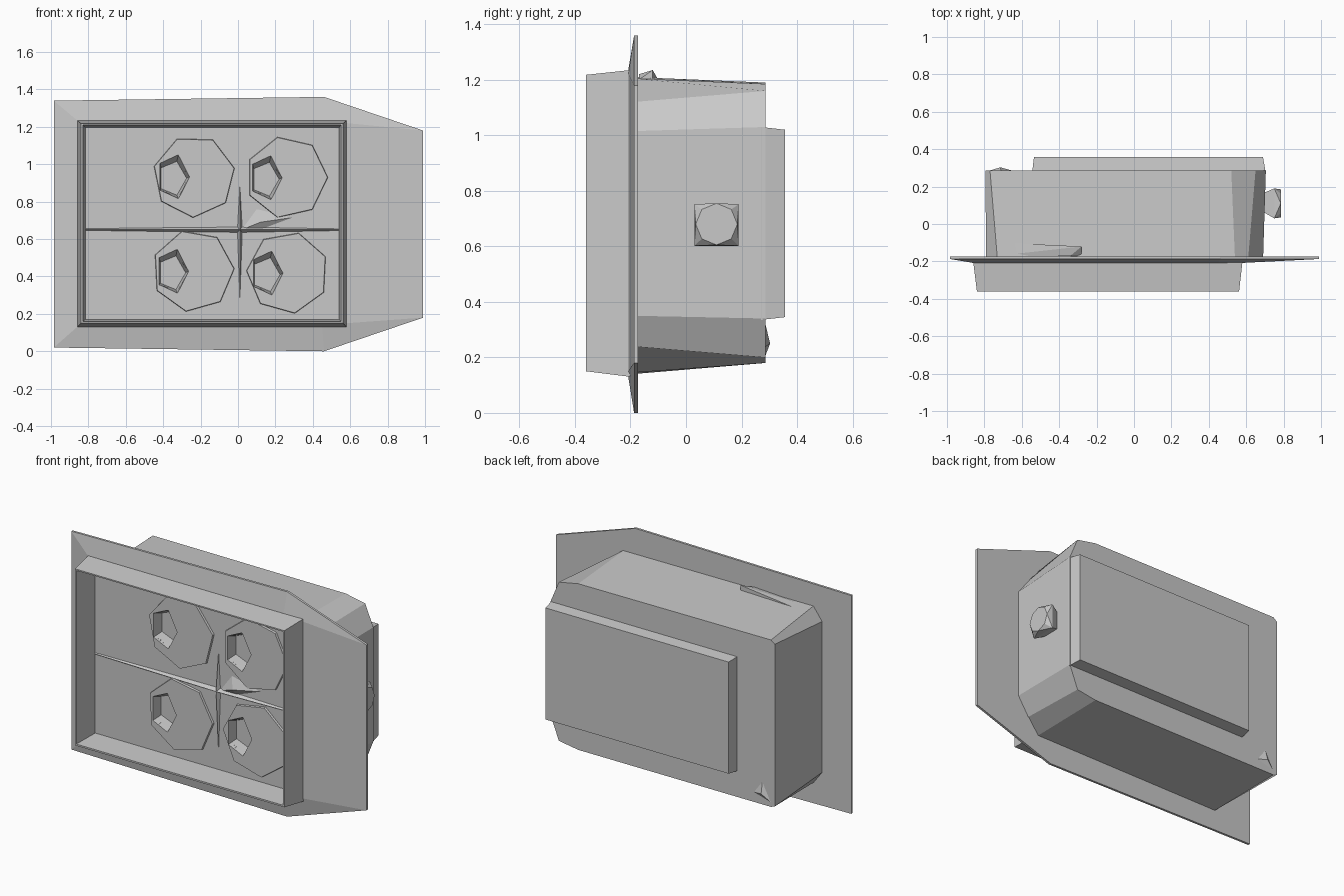
import bpy, bmesh
from math import sin, cos, pi

cube = bpy.data.objects.get("Cube")
if cube:
    bpy.data.objects.remove(cube, do_unlink=True)

grey = bpy.data.materials.new("mid_grey")
grey.use_nodes = True
colour = (0.58, 0.58, 0.58, 1)
grey.diffuse_color = colour
grey.node_tree.nodes["Principled BSDF"].inputs["Base Color"].default_value = colour


def finish(name, bm):
    bmesh.ops.recalc_face_normals(bm, faces=bm.faces)
    mesh = bpy.data.meshes.new(name)
    bm.to_mesh(mesh)
    bm.free()
    mesh.materials.append(grey)
    obj = bpy.data.objects.new(name, mesh)
    bpy.context.collection.objects.link(obj)
    return obj


def loft(name, rings, closed=False):
    """Skin rings of points; cap the ends, or join last to first when closed."""
    bm = bmesh.new()
    loops = [[bm.verts.new(p) for p in ring] for ring in rings]
    n = len(loops[0])
    pairs = list(zip(loops, loops[1:]))
    if closed:
        pairs.append((loops[-1], loops[0]))
    else:
        bm.faces.new(loops[0])
        bm.faces.new(loops[-1])
    for a, b in pairs:
        for i in range(n):
            j = (i + 1) % n
            bm.faces.new((a[i], a[j], b[j], b[i]))
    return finish(name, bm)


def at_y(points, y):
    return [(x, y, z) for x, z in points]


def rect(x0, x1, z0, z1, y):
    return at_y([(x0, z0), (x0, z1), (x1, z1), (x1, z0)], y)


def ngon(cx, cz, rx, rz, sides, y, turn=0.0):
    angles = [turn + 2 * pi * i / sides for i in range(sides)]
    return at_y([(cx + rx * cos(a), cz + rz * sin(a)) for a in angles], y)


def hull(name, points):
    bm = bmesh.new()
    for p in points:
        bm.verts.new(p)
    bmesh.ops.convex_hull(bm, input=list(bm.verts))
    return finish(name, bm)


# Mounting plate with one pointed end, rising to the frame and dished inside it
outline = [(-0.985, 0.02), (-0.985, 1.34), (0.46, 1.36),
           (0.99, 1.18), (0.99, 0.18), (0.46, 0.0)]
raised = [(-0.86, 0.13), (-0.86, 1.235), (0.45, 1.235),
          (0.58, 1.22), (0.58, 0.15), (0.45, 0.13)]
floor = [(-0.82, 0.165), (-0.82, 1.2), (0.45, 1.2),
         (0.545, 1.19), (0.545, 0.175), (0.45, 0.165)]
plate = loft("mounting_plate", [at_y(outline, -0.173), at_y(outline, -0.187),
                                at_y(raised, -0.208), at_y(floor, -0.2)])

# Rear housing with chamfered ends
housing_front = [(-0.79, 0.22), (-0.79, 1.13), (-0.73, 1.21), (0.54, 1.205),
                 (0.61, 1.12), (0.69, 1.015), (0.69, 0.35), (0.62, 0.24),
                 (0.55, 0.145), (-0.73, 0.14)]
housing_back = [(-0.795, 0.19), (-0.795, 1.17), (-0.77, 1.19), (0.52, 1.185),
                (0.65, 1.16), (0.705, 1.03), (0.705, 0.34), (0.65, 0.2),
                (0.52, 0.18), (-0.77, 0.18)]
housing = loft("rear_housing", [at_y(housing_front, -0.19), at_y(housing_back, 0.287)])

# Raised panel on the back
loft("back_panel", [rect(-0.545, 0.705, 0.335, 1.03, 0.27),
                    rect(-0.535, 0.69, 0.345, 1.02, 0.357)])

# Open frame around the front
loft("front_frame", [rect(-0.86, 0.58, 0.13, 1.235, -0.2),
                     rect(-0.84, 0.562, 0.15, 1.218, -0.36),
                     rect(-0.83, 0.552, 0.16, 1.21, -0.36),
                     rect(-0.815, 0.54, 0.17, 1.195, -0.195)], closed=True)

# Four burner discs, each with a tapered socket cut at its side
for label, cx, cz, turn in (("upper_right", -0.235, 0.935, 0.2), ("upper_left", 0.26, 0.93, 0.0),
                            ("lower_right", -0.24, 0.43, 0.05), ("lower_left", 0.265, 0.42, 0.4)):
    disc = loft(label + "_disc", [ngon(cx, cz, 0.222, 0.222, 7, -0.195, turn),
                                  ngon(cx, cz, 0.218, 0.218, 7, -0.212, turn)])
    hx = cx - 0.11
    cutter = loft(label + "_socket_cutter", [ngon(hx, cz, 0.09, 0.13, 5, -0.23),
                                             ngon(hx - 0.005, cz - 0.01, 0.075, 0.095, 5, -0.14)])
    cutter.hide_render = True
    cutter.hide_viewport = True
    for obj in (plate, housing, disc):
        mod = obj.modifiers.new("socket", 'BOOLEAN')
        mod.operation = 'DIFFERENCE'
        mod.solver = 'EXACT'
        mod.object = cutter

# Thin crossed ridges and a small fin where they meet
hull("horizontal_ridge", [(-0.82, -0.19, 0.64), (-0.82, -0.208, 0.652), (-0.82, -0.19, 0.66),
                          (0.01, -0.225, 0.65), (0.01, -0.19, 0.63), (0.01, -0.19, 0.67),
                          (0.55, -0.19, 0.64), (0.55, -0.208, 0.65), (0.55, -0.19, 0.66)])
hull("vertical_ridge", [(0.01, -0.2, 0.27), (0.01, -0.2, 0.89), (0.01, -0.225, 0.65),
                        (-0.003, -0.2, 0.65), (0.023, -0.2, 0.65)])
hull("centre_fin", [(0.02, -0.2, 0.65), (0.13, -0.2, 0.655), (0.29, -0.2, 0.715),
                    (0.1, -0.2, 0.76), (0.12, -0.225, 0.69)])

# Side knob: narrow stem, square middle, eight-sided cap
stem = [(0.69, 0.115 + dy * 0.05, 0.675 + dz * 0.05) for dy in (-1, 1) for dz in (-1, 1)]
middle = [(0.75, 0.11 + dy * 0.08, 0.677 + dz * 0.075) for dy in (-1, 1) for dz in (-1, 1)]
cap = [(0.785, 0.11 + 0.075 * cos(i * pi / 4), 0.68 + 0.075 * sin(i * pi / 4))
       for i in range(8)]
hull("side_knob", stem + middle + cap)

# Small wedge on top and stud on the back corner
hull("top_wedge", [(-0.73, -0.17, 1.2), (-0.71, -0.1, 1.2), (-0.28, -0.17, 1.2),
                   (-0.28, -0.12, 1.2), (-0.28, -0.12, 1.235), (-0.34, -0.17, 1.22)])
hull("back_stud", [(-0.79, 0.28, 0.19), (-0.63, 0.28, 0.235), (-0.71, 0.28, 0.345),
                   (-0.715, 0.303, 0.25)])
